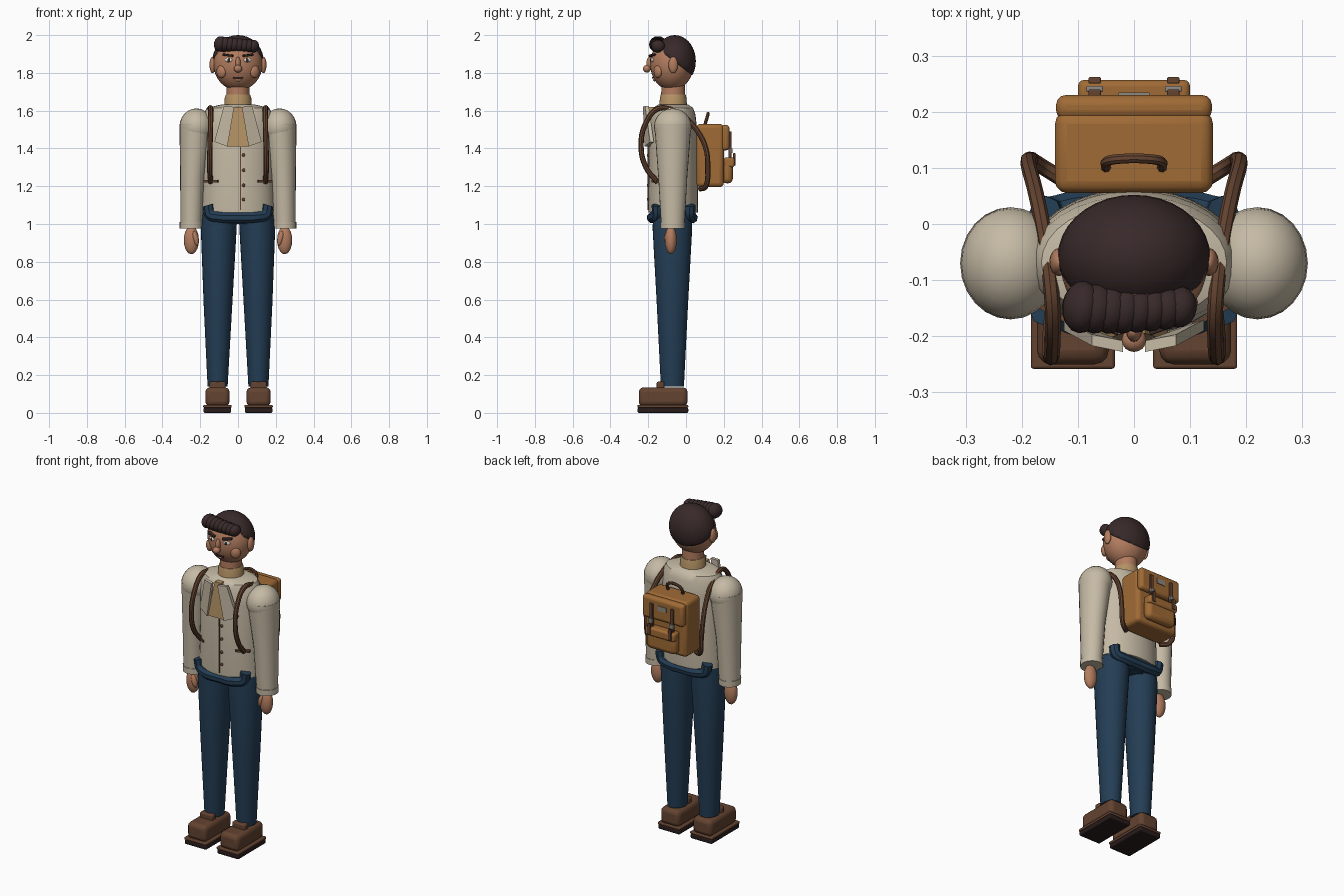
import bpy, bmesh, math
from mathutils import Vector

cube = bpy.data.objects.get("Cube")
if cube:
    bpy.data.objects.remove(cube, do_unlink=True)


def material(name, r, g, b):
    m = bpy.data.materials.new(name)
    m.use_nodes = True
    m.diffuse_color = (r, g, b, 1)
    bsdf = next(n for n in m.node_tree.nodes if n.type == 'BSDF_PRINCIPLED')
    bsdf.inputs["Base Color"].default_value = (r, g, b, 1)
    bsdf.inputs["Roughness"].default_value = 0.8
    return m


SHIRT = material("cream cloth", .56, .49, .375)
DENIM = material("navy denim", .017, .047, .09)
LEATHER = material("brown leather", .125, .056, .03)
CANVAS = material("ochre canvas", .35, .145, .036)
HAIR = material("dark hair", .04, .022, .022)
SKIN = material("skin", .45, .205, .115)
TAN = material("tan undershirt", .46, .29, .13)
SOLE = material("dark sole", .022, .012, .012)
METAL = material("grey metal", .27, .25, .22)
WHITE = material("eye white", .75, .72, .66)


def finish(ob, name, mat, angle=40):
    ob.name = name
    ob.data.materials.clear()
    ob.data.materials.append(mat)
    bpy.ops.object.select_all(action='DESELECT')
    ob.select_set(True)
    bpy.context.view_layer.objects.active = ob
    bpy.ops.object.shade_smooth_by_angle(angle=math.radians(angle))
    return ob


def from_bmesh(bm, name, mat):
    bmesh.ops.recalc_face_normals(bm, faces=bm.faces)
    me = bpy.data.meshes.new(name)
    bm.to_mesh(me)
    bm.free()
    ob = bpy.data.objects.new(name, me)
    bpy.context.collection.objects.link(ob)
    return finish(ob, name, mat)


def ball(name, loc, radii, mat, rot=(0, 0, 0), seg=24):
    bpy.ops.mesh.primitive_uv_sphere_add(segments=seg, ring_count=seg // 2, location=loc, rotation=rot)
    ob = bpy.context.object
    ob.scale = radii
    return finish(ob, name, mat)


def box(name, lo, hi, mat, bevel=0.0, rot=(0, 0, 0)):
    lo, hi = Vector(lo), Vector(hi)
    bpy.ops.mesh.primitive_cube_add(size=1, location=(lo + hi) / 2, rotation=rot)
    ob = bpy.context.object
    for v in ob.data.vertices:
        v.co *= hi - lo
    if bevel:
        mod = ob.modifiers.new("rounding", 'BEVEL')
        mod.width, mod.segments = bevel, 3
    return finish(ob, name, mat)


def loft(name, rings, mat, n=32):
    """Stack of ellipses (z, cx, cy, rx, ry) joined and capped."""
    bm = bmesh.new()
    turns = [2 * math.pi * i / n for i in range(n)]
    loops = [[bm.verts.new((cx + rx * math.cos(a), cy + ry * math.sin(a), z)) for a in turns]
             for z, cx, cy, rx, ry in rings]
    for a, b in zip(loops, loops[1:]):
        for i in range(n):
            j = (i + 1) % n
            bm.faces.new((a[i], a[j], b[j], b[i]))
    bm.faces.new(loops[0])
    bm.faces.new(loops[-1])
    return from_bmesh(bm, name, mat)


def tube(name, pts, r, mat):
    cu = bpy.data.curves.new(name, 'CURVE')
    cu.dimensions, cu.bevel_depth, cu.bevel_resolution = '3D', r, 2
    cu.resolution_u, cu.use_fill_caps = 5, True
    sp = cu.splines.new('BEZIER')
    sp.bezier_points.add(len(pts) - 1)
    for bp, p in zip(sp.bezier_points, pts):
        bp.co = p
        bp.handle_left_type = bp.handle_right_type = 'AUTO'
    helper = bpy.data.objects.new(name + " path", cu)
    bpy.context.collection.objects.link(helper)
    me = bpy.data.meshes.new_from_object(helper.evaluated_get(bpy.context.evaluated_depsgraph_get()))
    bpy.data.objects.remove(helper)
    ob = bpy.data.objects.new(name, me)
    bpy.context.collection.objects.link(ob)
    return finish(ob, name, mat)


def plate(name, pts, thick, mat):
    bm = bmesh.new()
    face = bm.faces.new([bm.verts.new(p) for p in pts])
    ext = bmesh.ops.extrude_face_region(bm, geom=[face], use_keep_orig=True)
    moved = [g for g in ext["geom"] if isinstance(g, bmesh.types.BMVert)]
    bmesh.ops.translate(bm, verts=moved, vec=(0, thick, 0))
    return from_bmesh(bm, name, mat)


# Torso, neck and undershirt
Y = -.068
loft("shirt_torso", [(1.06, 0, Y, .192, .13), (1.08, 0, Y, .192, .132), (1.3, 0, Y, .186, .13),
                     (1.5, 0, Y, .188, .127), (1.58, 0, Y, .184, .118), (1.615, 0, Y, .165, .105),
                     (1.632, 0, Y, .09, .08)], SHIRT)
loft("undershirt_collar", [(1.6, 0, Y, .075, .075), (1.67, 0, Y, .07, .07), (1.685, 0, Y, .064, .066)], TAN)
loft("neck", [(1.62, 0, Y, .062, .064), (1.78, 0, Y, .06, .062)], SKIN)
plate("undershirt_front", [(-.02, -.195, 1.62), (.02, -.195, 1.62), (.06, -.208, 1.41), (-.06, -.208, 1.41)], .03, TAN)
box("placket", (.011, -.203, 1.075), (.017, -.185, 1.42), LEATHER)
for z in (1.13, 1.205, 1.285, 1.365):
    ball("button", (.03, -.2, z), (.009, .008, .009), LEATHER, seg=10)

# Head and face
HC, HR = Vector((0, -.075, 1.847)), Vector((.13, .115, .14))
ball("head", HC, HR, SKIN, seg=32)


def face_y(x, z):
    return HC.y - HR.y * math.sqrt(max(0, 1 - (x / HR.x) ** 2 - ((z - HC.z) / HR.z) ** 2))


ball("nose_bridge", (0, -.192, 1.85), (.014, .018, .035), SKIN, seg=16)
ball("nose_tip", (0, -.207, 1.822), (.022, .021, .02), SKIN, seg=16)
box("mouth", (-.026, face_y(0, 1.775) - .007, 1.771), (.026, face_y(0, 1.775) + .02, 1.779), HAIR, .002)
ball("lower_lip", (0, face_y(0, 1.762), 1.762), (.02, .008, .007), SKIN, seg=12)
for s, side in ((1, "left"), (-1, "right")):
    y = face_y(.05, 1.868)
    ball(side + "_eye", (s * .05, y, 1.868), (.021, .008, .012), WHITE, (0, 0, s * .35), 16)
    ball(side + "_iris", (s * .048, y - .006, 1.868), (.009, .005, .01), HAIR, seg=12)
    box(side + "_brow", (s * .052 - .028, y - .01, 1.888), (s * .052 + .028, y + .012, 1.899), HAIR, .003,
        (0, -s * .12, s * .35))
    ball(side + "_cheek", (s * .088, face_y(.088, 1.807) + .004, 1.807), (.029, .018, .034), SKIN, (0, 0, s * .6), 16)
    ball(side + "_ear", (s * .134, Y, 1.842), (.017, .025, .044), SKIN, seg=16)

# Hair shell cut along a slanted hairline, then the swept fringe
hair = ball("hair", (0, -.059, 1.862), (.136, .111, .138), HAIR, seg=36)
bpy.ops.object.transform_apply(location=True, rotation=False, scale=True)
bm = bmesh.new()
bm.from_mesh(hair.data)
bmesh.ops.bisect_plane(bm, geom=bm.verts[:] + bm.edges[:] + bm.faces[:], plane_co=(0, -.14, 1.92),
                       plane_no=(0, .13, .17), clear_inner=True)
bmesh.ops.holes_fill(bm, edges=[e for e in bm.edges if e.is_boundary])
bm.to_mesh(hair.data)
bm.free()
for i in range(8):
    t = i / 7
    ball("fringe_lock", (-.093 + .175 * t, -.148 - .005 * math.sin(t * math.pi), 1.953 - .012 * t),
         (.035 - .005 * t, .047 - .01 * t, .042 - .008 * t), HAIR, (0, .25, -.12), 16)

# Arms, legs and everything mirrored
for s, side in ((1, "left"), (-1, "right")):
    ball(side + "_shoulder", (s * .22, -.07, 1.515), (.09, .1, .097), SHIRT)
    loft(side + "_sleeve", [(.98, s * .247, -.07, .058, .061), (1.25, s * .24, -.07, .066, .077),
                            (1.53, s * .222, -.07, .088, .098)], SHIRT, 24)
    loft(side + "_cuff", [(.975, s * .247, -.07, .062, .065), (1.01, s * .247, -.07, .062, .066)], SHIRT, 24)
    ball(side + "_hand", (s * .247, -.08, .915), (.04, .032, .075), SKIN, seg=20)
    ball(side + "_thumb", (s * .225, -.1, .925), (.016, .016, .04), SKIN, (0, s * .25, 0), 12)

    loft(side + "_trouser_leg", [(.14, s * .108, -.072, .053, .061), (.58, s * .106, -.072, .076, .083),
                                 (.98, s * .102, -.072, .095, .105), (1.07, s * .095, -.072, .09, .1)], DENIM)
    X = s * .109
    box(side + "_sole", (X - .073, -.256, 0), (X + .073, .012, .028), SOLE, .008)
    box(side + "_welt", (X - .075, -.258, .027), (X + .075, .012, .042), LEATHER, .005)
    box(side + "_shoe", (X - .064, -.25, .035), (X + .064, .008, .135), LEATHER, .025)
    box(side + "_shoe_tongue", (X - .043, -.155, .125), (X + .043, -.115, .165), LEATHER, .008)

    plate(side + "_lapel", [(s * .02, -.228, 1.62), (s * .075, -.217, 1.625), (s * .125, -.19, 1.435),
                            (s * .056, -.22, 1.41)], .02, SHIRT)
    tube(side + "_shoulder_strap",
         [(s * x, y, z) for x, y, z in (
             (.145, -.15, 1.22), (.15, -.212, 1.3), (.148, -.238, 1.42), (.145, -.21, 1.54),
             (.145, -.15, 1.61), (.15, -.09, 1.61), (.16, -.02, 1.575), (.175, .055, 1.5),
             (.188, .105, 1.4), (.185, .115, 1.3), (.168, .105, 1.2), (.12, .075, 1.185))], .014, LEATHER)
    box(side + "_strap_anchor", (s * .14 - .042, -.165, 1.22), (s * .14 + .042, -.145, 1.232), LEATHER, 0, (0, 0, s * .5))

# Waistband with upturned ends, front and back
loft("hips", [(1.0, 0, -.07, .1, .1), (1.08, 0, -.07, .165, .11)], DENIM)
for name, y, dy in (("front_waistband", -.172, .02), ("back_waistband", .03, -.01)):
    tube(name, [(-.158, y + dy, 1.1), (-.145, y + dy, 1.05), (-.1, y, 1.037), (0, y - dy / 4, 1.034),
                (.1, y, 1.037), (.145, y + dy, 1.05), (.158, y + dy, 1.1)], .03, DENIM)

# Backpack
box("pack_body", (-.141, .055, 1.195), (.141, .2, 1.53), CANVAS, .022)
box("pack_flap", (-.139, .185, 1.39), (.139, .23, 1.525), CANVAS, .018)
box("pack_pocket", (-.1, .19, 1.215), (.1, .248, 1.34), CANVAS, .026)
box("pocket_flap", (-.1, .2, 1.3), (.1, .257, 1.352), CANVAS, .012)
box("label_plate", (-.028, .226, 1.455), (.028, .234, 1.485), METAL)
for s in (-1, 1):
    x = s * .07
    box("pack_strap", (x - .011, .224, 1.35), (x + .011, .24, 1.49), LEATHER, .003)
    box("pack_strap_tab", (x - .011, .25, 1.31), (x + .011, .262, 1.375), LEATHER, .003)
    box("pack_buckle", (x - .015, .235, 1.375), (x + .015, .246, 1.4), METAL, .003)
tube("carry_handle", [(-.05, .1, 1.525), (-.047, .112, 1.565), (-.025, .116, 1.58), (.025, .116, 1.58),
                      (.047, .112, 1.565), (.05, .1, 1.525)], .009, LEATHER)
